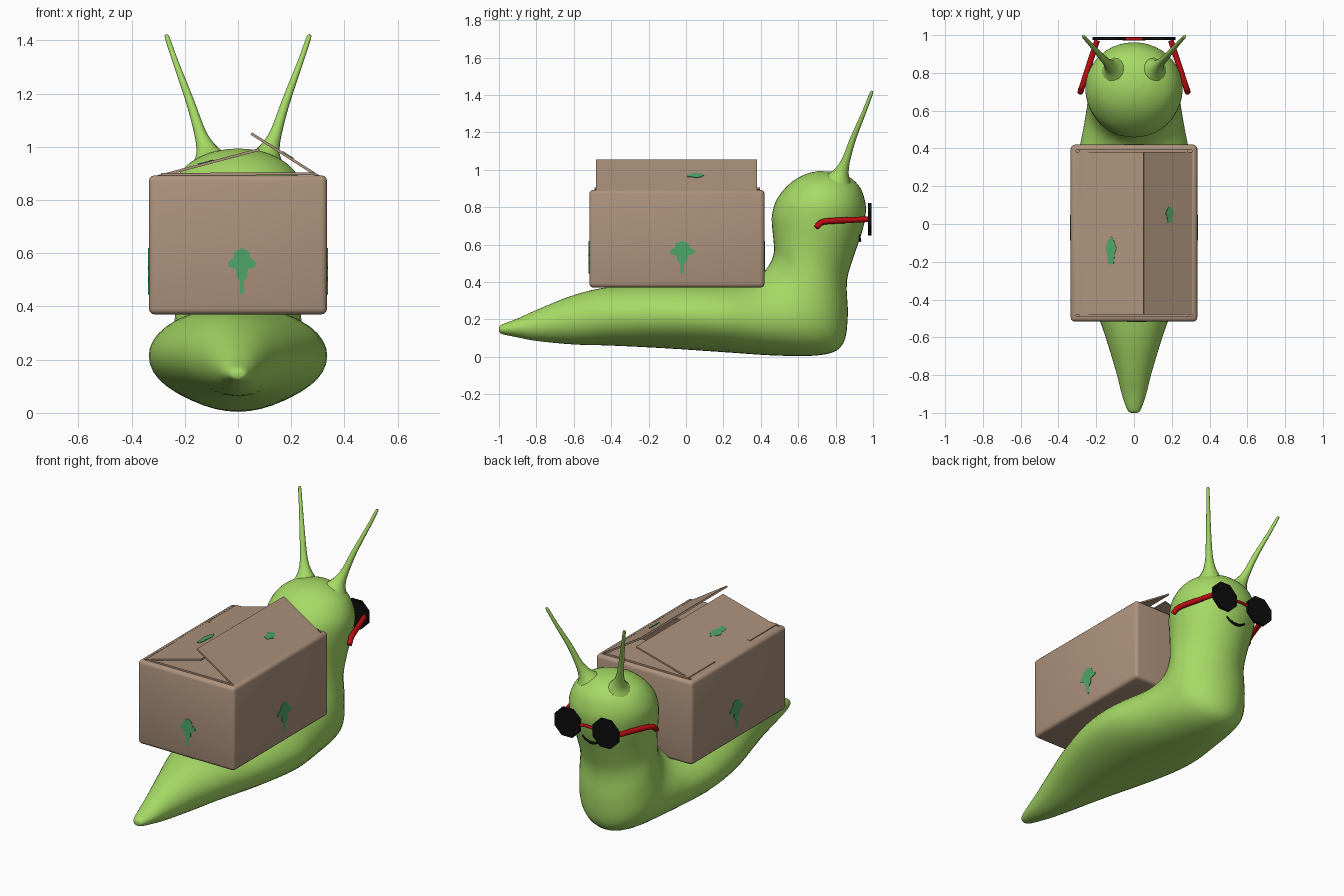
import bpy, bmesh, math
from mathutils import Vector, Matrix
from mathutils.bvhtree import BVHTree

if "Cube" in bpy.data.objects:
    bpy.data.objects.remove(bpy.data.objects["Cube"])


def material(name, rgb):
    m = bpy.data.materials.new(name)
    m.diffuse_color = (*rgb, 1)
    m.use_nodes = True
    m.node_tree.nodes["Principled BSDF"].inputs["Base Color"].default_value = m.diffuse_color
    return m


SKIN = material("snail green", (0.38, 0.70, 0.13))
CARD = material("cardboard", (0.42, 0.29, 0.205))
MARK = material("printed green", (0.075, 0.38, 0.14))
RED = material("frame red", (0.52, 0.004, 0.006))
BLACK = material("black", (0.004, 0.004, 0.004))


def finish(bm, name, mat, smooth=None):
    bmesh.ops.recalc_face_normals(bm, faces=bm.faces)
    me = bpy.data.meshes.new(name)
    bm.to_mesh(me)
    bm.free()
    me.materials.append(mat)
    ob = bpy.data.objects.new(name, me)
    bpy.context.collection.objects.link(ob)
    if smooth:
        bpy.ops.object.select_all(action='DESELECT')
        ob.select_set(True)
        bpy.context.view_layer.objects.active = ob
        bpy.ops.object.shade_smooth_by_angle(angle=math.radians(smooth))
    return ob


def spline(rows, steps):
    """Catmull-Rom interpolation through rows of numbers."""
    out = []
    for i in range(len(rows) - 1):
        p = [rows[max(0, min(len(rows) - 1, i + k))] for k in (-1, 0, 1, 2)]
        for s in range(steps):
            t = s / steps
            out.append([0.5 * (2 * b + (c - a) * t + (2 * a - 5 * b + 4 * c - d) * t * t
                               + (3 * b - a - 3 * c + d) * t ** 3) for a, b, c, d in zip(*p)])
    return out + [list(rows[-1])]


def loft(bm, frames, sides):
    """Skin elliptical rings given as (centre, u axis, v axis), closing both ends."""
    rings = []
    for c, u, v in frames:
        angles = [2 * math.pi * k / sides for k in range(sides)]
        rings.append([bm.verts.new(c + u * math.cos(a) + v * math.sin(a)) for a in angles])
    for r, q in zip(rings, rings[1:]):
        for k in range(sides):
            j = (k + 1) % sides
            bm.faces.new((r[k], r[j], q[j], q[k]))
    bm.faces.new(rings[0])
    bm.faces.new(rings[-1])


def tube(name, rows, mat, sides=12, steps=4, smooth=60):
    """Round tube through rows of (x, y, z, radius)."""
    rows = spline(rows, steps)
    pts = [Vector(r[:3]) for r in rows]
    frames = []
    for i, p in enumerate(pts):
        d = (pts[min(i + 1, len(pts) - 1)] - pts[max(i - 1, 0)]).normalized()
        u = d.cross(Vector((0.3, 0.2, 1) if abs(d.z) < 0.7 else (1, 0, 0))).normalized()
        frames.append((p, u * rows[i][3], d.cross(u) * rows[i][3]))
    bm = bmesh.new()
    loft(bm, frames, sides)
    return finish(bm, name, mat, smooth)


# Body: sections from tail to crown (top y, top z, bottom y, bottom z, half width)
sections = [
    (-1.0, .155, -1.0, .138, .012), (-.985, .172, -.985, .122, .035),
    (-.9, .205, -.9, .104, .065), (-.8, .25, -.8, .085, .09),
    (-.6, .33, -.6, .066, .15), (-.4, .375, -.4, .06, .22),
    (-.1, .40, -.1, .045, .31), (.15, .40, .2, .025, .335),
    (.34, .41, .5, .006, .285), (.41, .45, .74, .012, .255),
    (.45, .50, .84, .07, .245), (.47, .56, .865, .22, .235),
    (.467, .63, .86, .40, .23), (.46, .70, .895, .53, .238),
    (.46, .76, .942, .67, .252), (.48, .83, .962, .78, .257),
    (.52, .89, .95, .86, .235), (.58, .945, .92, .92, .19),
    (.65, .98, .86, .97, .115), (.71, .993, .79, .99, .04)]
frames = []
for ty, tz, by, bz, w in spline(sections, 4):
    top, bot = Vector((0, ty, tz)), Vector((0, by, bz))
    frames.append(((top + bot) / 2, Vector((w, 0, 0)), (top - bot) / 2))
bm = bmesh.new()
loft(bm, frames, 40)
bm.normal_update()
tree = BVHTree.FromBMesh(bm)
finish(bm, "snail_body", SKIN, 80)

# Eye stalks, flared where they join the head
for side, s in (("left", -1), ("right", 1)):
    tube("eye_stalk_" + side, [
        (s * .10, .81, .93, .085), (s * .112, .825, .97, .052), (s * .125, .838, 1.005, .034),
        (s * .145, .858, 1.06, .022), (s * .18, .895, 1.17, .016), (s * .235, .957, 1.32, .011),
        (s * .266, .991, 1.41, .009), (s * .269, .994, 1.42, .003)], SKIN, 14)

# Smile resting on the face
smile = []
for i in range(9):
    t = i / 4 - 1
    x, z = .068 * t, .622 + .028 * t * t
    hit = tree.ray_cast(Vector((x, 2, z)), Vector((0, -1, 0)))[0]
    smile.append((x, hit.y + .002, z, .009 - .004 * abs(t)))
tube("smile", smile, BLACK, 8, 2)

# Sunglasses: octagonal lenses, bridge and bent arms
for side, s in (("left", -1), ("right", 1)):
    bm = bmesh.new()
    turn = Matrix.Rotation(math.pi / 2, 4, 'X') @ Matrix.Rotation(math.pi / 8, 4, 'Z')
    bmesh.ops.create_cone(bm, cap_ends=True, segments=8, radius1=.094, radius2=.094, depth=.018,
                          matrix=Matrix.Translation((s * .132, .982, .736)) @ turn)
    finish(bm, "lens_" + side, BLACK)
    tube("glasses_arm_" + side, [
        (s * .195, .972, .735, .015), (s * .235, .85, .73, .016), (s * .272, .735, .722, .016),
        (s * .282, .705, .70, .016), (s * .285, .695, .69, .014)], RED, 10, 3)
tube("glasses_bridge", [(-.06, .98, .74, .009), (0, .98, .746, .009), (.06, .98, .74, .009)], RED, 8)

# Open cardboard box with rounded edges
X, Y0, Y1, Z0, Z1 = .335, -.517, .42, .37, .893
bm = bmesh.new()
bmesh.ops.create_cube(bm, size=1, matrix=Matrix.Translation((0, (Y0 + Y1) / 2, (Z0 + Z1) / 2))
                      @ Matrix.Diagonal((2 * X, Y1 - Y0, Z1 - Z0, 1)))
bmesh.ops.bevel(bm, geom=bm.edges[:], offset=.022, segments=3, profile=.5, affect='EDGES')
bm.normal_update()
lid = max((f for f in bm.faces if f.normal.z > .99), key=lambda f: f.calc_area())
bmesh.ops.inset_region(bm, faces=[lid], thickness=.008)
floor = bmesh.ops.extrude_face_region(bm, geom=[lid])["geom"]
bmesh.ops.translate(bm, vec=(0, 0, -.46), verts=[g for g in floor if isinstance(g, bmesh.types.BMVert)])
if lid.is_valid:
    bm.faces.remove(lid)
finish(bm, "cardboard_box", CARD, 35)


def flap(name, a, b, y0, y1, thick=.01):
    """Thin board between two (x, z) edges; returns its frame."""
    dx, dz = b[0] - a[0], b[1] - a[1]
    m = Matrix.Translation(((a[0] + b[0]) / 2, (y0 + y1) / 2, (a[1] + b[1]) / 2)) \
        @ Matrix.Rotation(-math.atan2(dz, dx), 4, 'Y')
    bm = bmesh.new()
    bmesh.ops.create_cube(bm, size=1, matrix=m @ Matrix.Diagonal((math.hypot(dx, dz), y1 - y0, thick, 1)))
    finish(bm, name, CARD)
    return m


# Closing flaps: two flat end flaps, two raised long flaps that overlap
flap("end_flap_tail", (-.29, .897), (.285, .899), -.49, -.22)
flap("end_flap_head", (-.29, .897), (.285, .899), .12, .395)
left_flap = flap("long_flap_left", (-.315, .885), (.08, .99), -.48, .38)
right_flap = flap("long_flap_right", (.05, 1.05), (.325, .875), -.48, .38)


def plate(name, m, outline):
    """Thin printed mark from a half outline mirrored left to right."""
    pts = outline + [(-u, v) for u, v in reversed(outline) if u]
    bm = bmesh.new()
    f = bm.faces.new([bm.verts.new((u, v, -.002)) for u, v in pts])
    top = bmesh.ops.extrude_face_region(bm, geom=[f])["geom"]
    bmesh.ops.translate(bm, vec=(0, 0, .005), verts=[g for g in top if isinstance(g, bmesh.types.BMVert)])
    bm.transform(m)
    finish(bm, name, MARK)


# Printed arrows on the four walls and marks on the long flaps
arrow = [(0, .09), (.028, .075), (.03, .055), (.052, .035), (.05, .02), (.022, .01),
         (.02, -.02), (.008, -.035), (.008, -.08), (0, -.085)]
upright = Matrix.Rotation(math.pi / 2, 4, 'X')
for name, at, turn, k in (("tail", (.015, Y0, .53), 0, 1), ("right", (X, -.02, .53), 90, 1.3),
                          ("head", (0, Y1, .53), 180, 1), ("left", (-X, -.02, .53), 270, 1.3)):
    m = Matrix.Translation(at) @ Matrix.Rotation(math.radians(turn), 4, 'Z') @ upright
    plate("arrow_" + name, m, [(u * k, v) for u, v in arrow])
diamond = [(0, .075), (.018, .05), (.03, .01), (.02, -.02), (.015, -.07), (0, -.075)]
plate("mark_left_flap", left_flap @ Matrix.Translation((-.003, -.09, .005)), diamond)
plate("mark_right_flap", right_flap @ Matrix.Translation((-.003, .1, .005)),
      [(u * .8, v * .6) for u, v in diamond])
